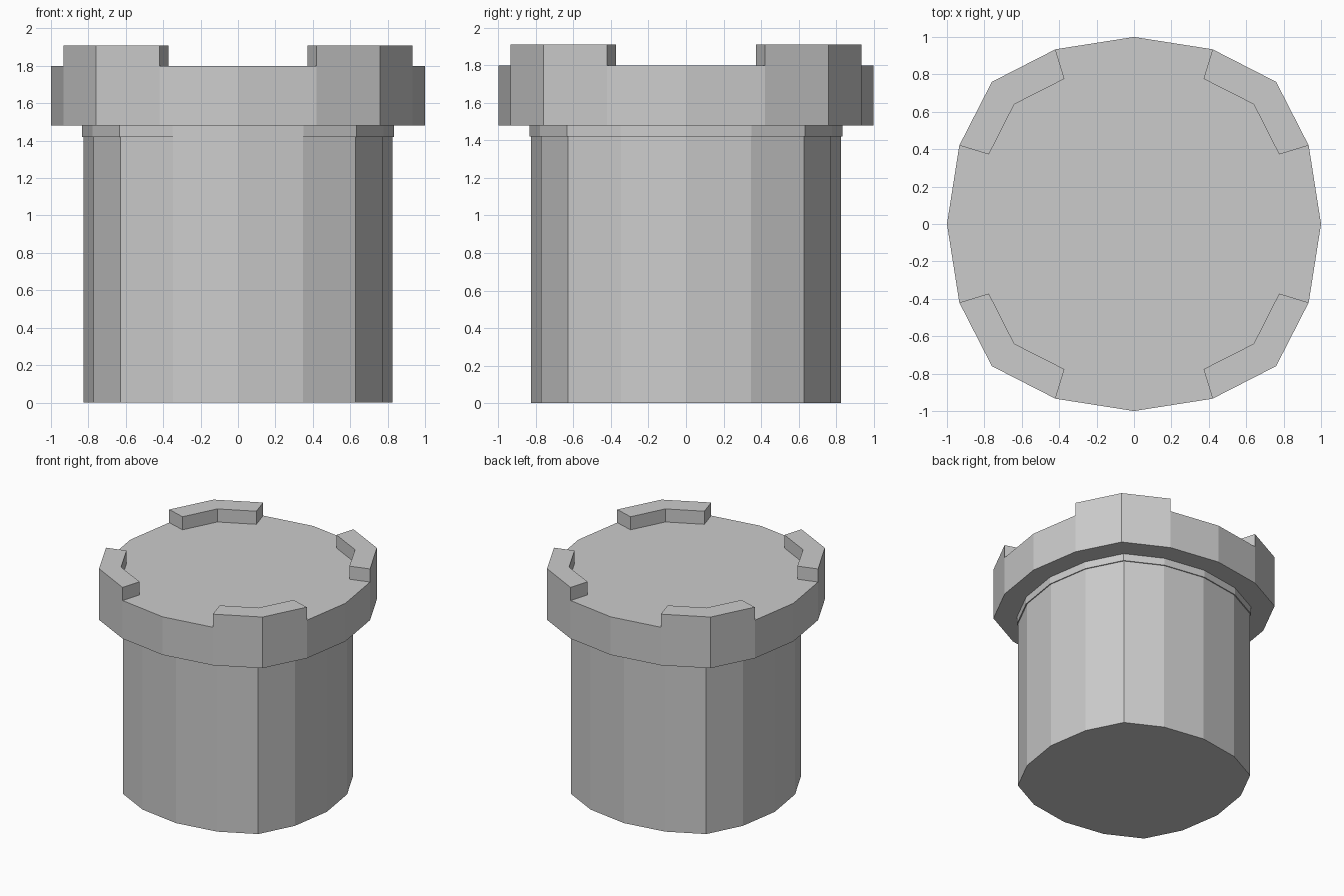
import bpy, bmesh

if "Cube" in bpy.data.objects:
    bpy.data.objects.remove(bpy.data.objects["Cube"])

# One quadrant of the sixteen-sided outline, and the inner edge of a tab
OUTER = [(1.0, 0.0), (0.934, 0.42), (0.76, 0.76), (0.42, 0.934)]
INNER = [(0.776, 0.372), (0.64, 0.64), (0.372, 0.776)]


def four_turns(points):
    """Repeat quadrant points around z in quarter turns."""
    result = []
    for _ in range(4):
        result += points
        points = [(-y, x) for x, y in points]
    return result


def ring(bm, points, z, scale=1.0):
    return [bm.verts.new((x * scale, y * scale, z)) for x, y in points]


def bridge(bm, low, high):
    n = len(low)
    for i in range(n):
        j = (i + 1) % n
        bm.faces.new((low[i], low[j], high[j], high[i]))


def finish(bm, name):
    bmesh.ops.recalc_face_normals(bm, faces=bm.faces)
    mesh = bpy.data.meshes.new(name)
    bm.to_mesh(mesh)
    bm.free()
    obj = bpy.data.objects.new(name, mesh)
    bpy.context.collection.objects.link(obj)
    return obj


outline = four_turns(OUTER)

# Body with a very slightly wider neck collar
bm = bmesh.new()
sections = [(0.0, 0.826), (1.42, 0.826), (1.42, 0.834), (1.48, 0.834)]
rings = [ring(bm, outline, z, s) for z, s in sections]
for low, high in zip(rings, rings[1:]):
    bridge(bm, low, high)
bm.faces.new(rings[0][::-1])
bm.faces.new(rings[-1])
finish(bm, "body")

# Wide rim: walls, underside, recessed floor and tab footprints
bm = bmesh.new()
bottom = ring(bm, outline, 1.48)
top = ring(bm, outline, 1.80)
inner = ring(bm, four_turns(INNER), 1.80)
bridge(bm, bottom, top)
bm.faces.new(bottom[::-1])
floor, tabs = [], []
for q in range(4):
    side, a, b, c = top[4 * q:4 * q + 4]
    d, e, f = inner[3 * q:3 * q + 3]
    floor += [side, a, d, e, f, c]
    tabs += [bm.faces.new((a, b, e, d)), bm.faces.new((b, c, f, e))]
bm.faces.new(floor)

# Four corner tabs raised from the rim
raised = bmesh.ops.extrude_face_region(bm, geom=tabs)
moved = [g for g in raised["geom"] if isinstance(g, bmesh.types.BMVert)]
bmesh.ops.translate(bm, verts=moved, vec=(0, 0, 0.11))
leftover = [f for f in tabs if f.is_valid and f not in raised["geom"]]
if leftover:
    bmesh.ops.delete(bm, geom=leftover, context='FACES_ONLY')
finish(bm, "rim_with_tabs")
